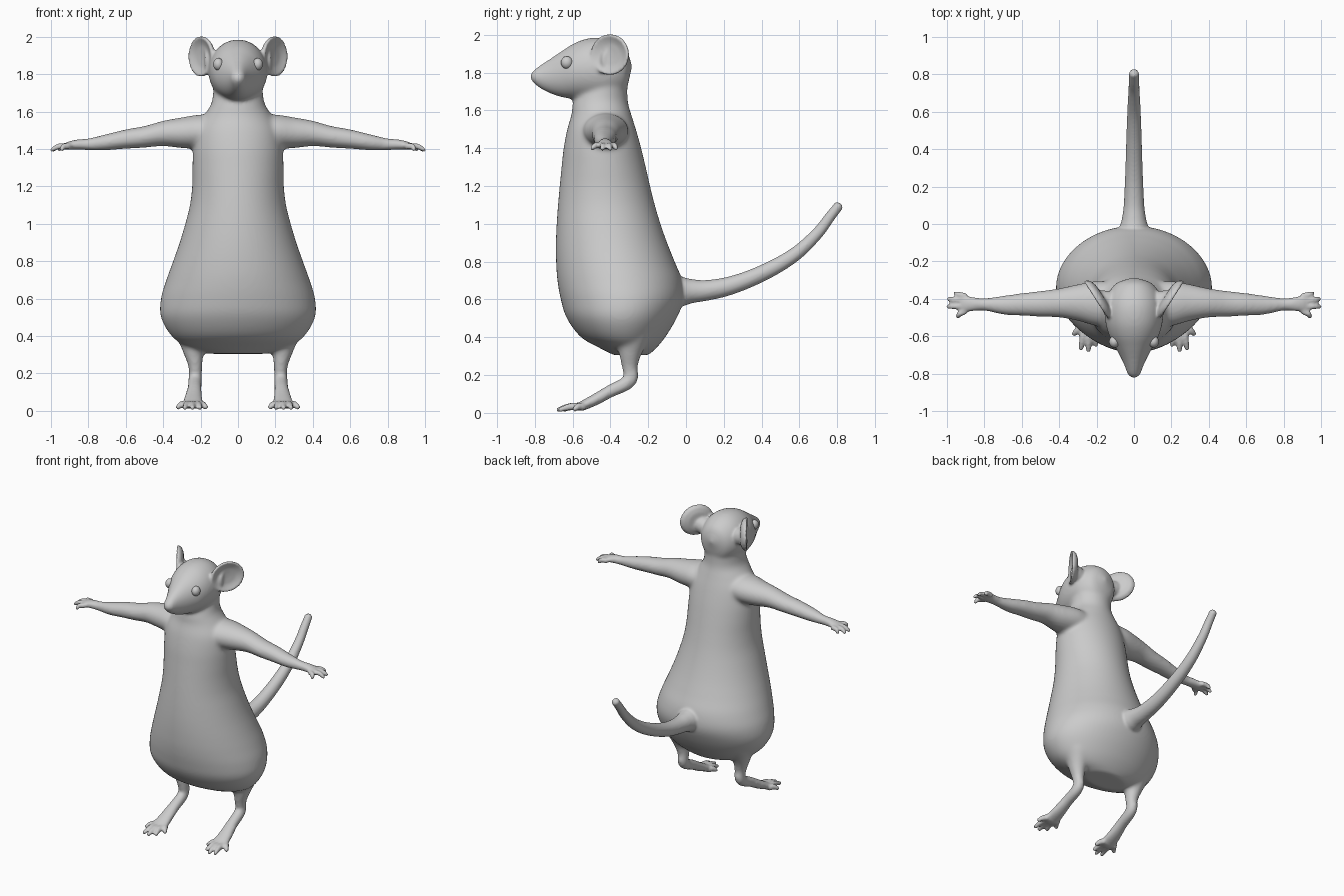
import bpy, bmesh, math
from mathutils import Vector

if "Cube" in bpy.data.objects:
    bpy.data.objects.remove(bpy.data.objects["Cube"])

X, Y, Z = Vector((1, 0, 0)), Vector((0, 1, 0)), Vector((0, 0, 1))


def spline(pts, n=4):
    """Catmull-Rom through tuples of (x, y, z, radius_a, radius_b)."""
    v = [Vector(p) for p in pts]
    out = []
    for i in range(len(v) - 1):
        p0, p1, p2, p3 = v[max(i - 1, 0)], v[i], v[i + 1], v[min(i + 2, len(v) - 1)]
        for k in range(n):
            t = k / n
            out.append(0.5 * (2 * p1 + (p2 - p0) * t + (2 * p0 - 5 * p1 + 4 * p2 - p3) * t * t
                              + (3 * p1 - p0 - 3 * p2 + p3) * t ** 3))
    return out + [v[-1]]


def sweep(bm, pts, up=Z, axis=None, s=1, cap=0.6, smooth=True, sides=32):
    """Closed loft of ellipses; fixed ring axis if given, otherwise follows the path."""
    path = spline(pts) if smooth else [Vector(p) for p in pts]
    c = [Vector(p[:3]) for p in path]
    rings, ends = [], []
    for i, p in enumerate(path):
        t = axis or (c[min(i + 1, len(c) - 1)] - c[max(i - 1, 0)]).normalized()
        u = up.cross(t).normalized()
        w = t.cross(u)
        if i in (0, len(path) - 1):
            ends.append(c[i] + t * (cap * min(p[3], p[4]) * (1 if i else -1)))
        ring = []
        for k in range(sides):
            a = 2 * math.pi * k / sides
            q = c[i] + u * (p[3] * math.cos(a)) + w * (p[4] * math.sin(a))
            ring.append(bm.verts.new((q.x * s, q.y, q.z)))
        rings.append(ring)
    for r0, r1 in zip(rings, rings[1:]):
        for k in range(sides):
            j = (k + 1) % sides
            bm.faces.new((r0[k], r0[j], r1[j], r1[k]))
    for e, r in ((ends[0], rings[0]), (ends[1], rings[-1])):
        v = bm.verts.new((e.x * s, e.y, e.z))
        for k in range(sides):
            bm.faces.new((v, r[k], r[(k + 1) % sides]))


def fuse(bm, name, voxel, repeat):
    """Blend overlapping closed volumes into one smooth skin."""
    bmesh.ops.recalc_face_normals(bm, faces=bm.faces[:])
    me = bpy.data.meshes.new(name)
    bm.to_mesh(me)
    bm.free()
    ob = bpy.data.objects.new(name, me)
    bpy.context.collection.objects.link(ob)
    bpy.context.view_layer.objects.active = ob
    m = ob.modifiers.new("skin", 'REMESH')
    m.mode, m.voxel_size, m.use_smooth_shade = 'VOXEL', voxel, True
    m = ob.modifiers.new("blend", 'SMOOTH')
    m.factor, m.iterations = 0.5, repeat
    for mod in list(ob.modifiers):
        bpy.ops.object.modifier_apply(modifier=mod.name)
    return ob


# torso: z, half width, front y, back y
torso = [(.305, .15, -.38, -.20), (.34, .27, -.45, -.16), (.40, .355, -.555, -.11),
         (.50, .412, -.63, -.05), (.60, .412, -.662, -.012), (.70, .383, -.68, -.02),
         (.80, .347, -.687, -.06), (.90, .312, -.688, -.10), (1.0, .282, -.684, -.135),
         (1.1, .257, -.677, -.165), (1.2, .245, -.668, -.19), (1.3, .243, -.658, -.213),
         (1.4, .24, -.647, -.237), (1.5, .225, -.628, -.265), (1.58, .18, -.605, -.29),
         (1.65, .14, -.595, -.308), (1.75, .13, -.54, -.31)]
# head: y, top z, bottom z, half width
head = [(-.295, 1.87, 1.79, .04), (-.32, 1.925, 1.70, .10), (-.38, 1.967, 1.66, .142),
        (-.45, 1.985, 1.645, .157), (-.53, 1.978, 1.65, .152), (-.60, 1.95, 1.66, .132),
        (-.66, 1.912, 1.67, .10), (-.72, 1.872, 1.69, .068), (-.77, 1.84, 1.715, .046),
        (-.80, 1.818, 1.738, .037), (-.822, 1.797, 1.76, .017)]
arm = [(.08, -.43, 1.49, .12, .09), (.2, -.425, 1.492, .12, .092), (.3, -.42, 1.487, .098, .082),
       (.4, -.422, 1.483, .078, .068), (.5, -.427, 1.465, .069, .058), (.6, -.43, 1.453, .061, .052),
       (.7, -.434, 1.437, .051, .044), (.8, -.43, 1.425, .034, .032), (.86, -.428, 1.424, .04, .028),
       (.91, -.428, 1.417, .05, .022), (.935, -.428, 1.41, .045, .018)]
leg = [(.24, -.28, .42, .10, .10), (.237, -.295, .32, .062, .058), (.228, -.297, .24, .042, .038),
       (.228, -.292, .185, .04, .036), (.23, -.325, .15, .038, .037), (.233, -.40, .115, .034, .04),
       (.238, -.48, .07, .031, .05), (.242, -.555, .035, .025, .06), (.243, -.585, .03, .018, .055)]
tail = [(-.10, .64, .085), (-.02, .642, .077), (.03, .644, .064), (.1, .647, .055), (.2, .664, .05),
        (.3, .695, .046), (.4, .737, .043), (.5, .789, .04), (.6, .857, .036), (.7, .955, .031),
        (.76, 1.035, .028), (.81, 1.098, .026)]

# broad masses, blended softly
bm = bmesh.new()
sweep(bm, [(0, (f + b) / 2, z, w, (b - f) / 2) for z, w, f, b in torso], up=Y, axis=Z, cap=0, sides=64)
sweep(bm, [(0, y, (t + b) / 2, w, (t - b) / 2) for y, t, b, w in head], axis=-Y, cap=.3, sides=48)
for s in (1, -1):
    sweep(bm, arm, axis=X, s=s, cap=.3)
    sweep(bm, leg, up=X, s=s, cap=.3)
core = fuse(bm, "core", .011, 8)

# fine parts: tail, ears, fingers and toes
bm = bmesh.new()
bm.from_mesh(core.data)
bpy.data.objects.remove(core)
sweep(bm, [(0, y, z, r, r) for y, z, r in tail], up=X, cap=.7)
ear_dir = Vector((.84, -.54, 0)).normalized()
ear_mid = Vector((.193, -.40, 1.895))
ear = [(-.032, .03), (-.03, .07), (-.018, .103), (0, .118), (.012, .118), (.015, .108),
       (.006, .092), (-.004, .065), (-.008, .02)]
fingers = [(-.385, -.368, .965), (-.412, -.40, 1.003), (-.44, -.442, 1.006), (-.465, -.50, .95)]
toes = [(.205, .168, -.60), (.222, .203, -.66), (.243, .243, -.69), (.265, .285, -.68), (.282, .325, -.60)]
for s in (1, -1):
    sweep(bm, [(*(ear_mid + ear_dir * d), r, r * .92) for d, r in ear],
          axis=ear_dir, s=s, cap=0, smooth=False, sides=48)
    sweep(bm, [(.10, -.42, 1.85, .06, .06), (.178, -.40, 1.87, .045, .055)], axis=X, s=s, cap=0)
    for y0, y1, x1 in fingers:
        sweep(bm, [(.90, y0, 1.415, .018, .017), ((.9 + x1) / 2 + .01, (y0 + y1) / 2, 1.413, .015, .016),
                   (x1 - .008, y1, 1.392, .011, .011)], s=s, sides=14)
    for x0, x1, y1 in toes:
        sweep(bm, [(x0, -.54, .032, .022, .022), ((x0 + x1) / 2, (y1 - .54) / 2, .033, .018, .019),
                   (x1, y1 + .008, .015, .013, .012)], s=s, sides=14)
fuse(bm, "body", .0085, 4)

# eyes
for s, side in ((1, "left"), (-1, "right")):
    bpy.ops.mesh.primitive_uv_sphere_add(segments=32, ring_count=16, radius=.033,
                                         location=(s * .105, -.63, 1.853))
    eye = bpy.context.object
    eye.name = side + "_eye"
    eye.scale = (.85, .95, 1)
    bpy.ops.object.shade_smooth()
